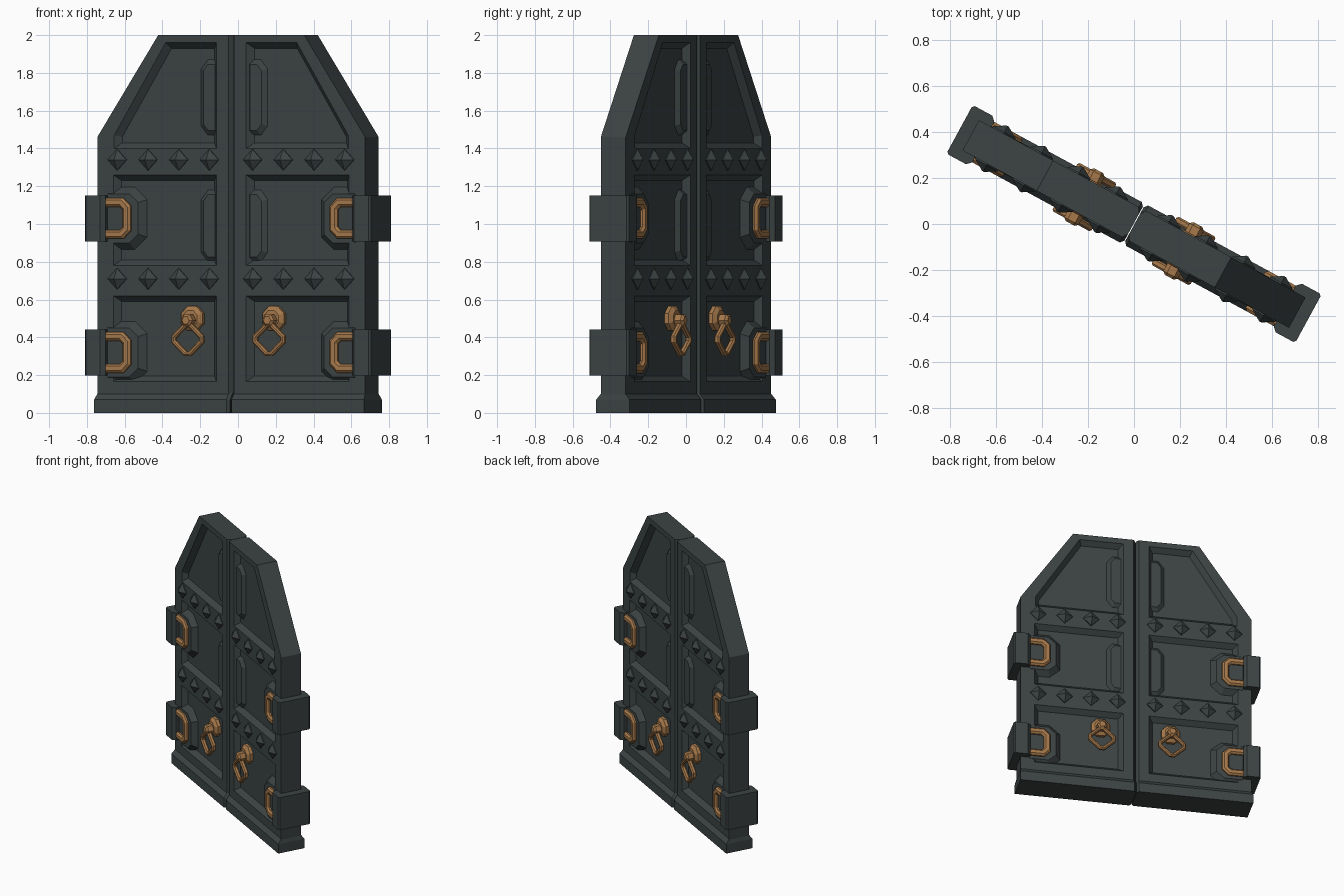
import bpy, bmesh, math
from mathutils import Vector, Matrix

if "Cube" in bpy.data.objects:
    bpy.data.objects.remove(bpy.data.objects["Cube"])

TURN = Matrix.Rotation(math.radians(-28.5), 4, 'Z')
SIDES = {1: "left", -1: "right"}
FACE, FLOOR = 0.075, 0.04      # half thickness at frame and at panel floor


def material(name, rgb):
    m = bpy.data.materials.new(name)
    m.use_nodes = True
    m.diffuse_color = (*rgb, 1)
    bsdf = m.node_tree.nodes["Principled BSDF"]
    bsdf.inputs["Base Color"].default_value = (*rgb, 1)
    bsdf.inputs["Roughness"].default_value = 0.8
    return m


IRON = material("dark iron", (0.046, 0.057, 0.057))
BRASS = material("aged brass", (0.38, 0.19, 0.07))


def inset(poly, d):
    """Move every edge of a convex outline inwards by d."""
    n = len(poly)
    pts = [Vector(p) for p in poly]
    area = sum(pts[i - 1].x * pts[i].y - pts[i].x * pts[i - 1].y for i in range(n))
    sign = 1 if area > 0 else -1
    out = []
    for i, p in enumerate(pts):
        a, b = (p - pts[i - 1]).normalized(), (pts[(i + 1) % n] - p).normalized()
        na, nb = Vector((-a.y, a.x)) * sign, Vector((-b.y, b.x)) * sign
        out.append(p + (na + nb) * d / (1 + na.dot(nb)))
    return out


def loft(bm, rings, closed=False):
    """Skin a list of matching 3D rings, with caps unless closed."""
    vs = [[bm.verts.new(p) for p in r] for r in rings]
    n = len(vs[0])
    for k in range(len(vs) if closed else len(vs) - 1):
        a, b = vs[k], vs[(k + 1) % len(vs)]
        for i in range(n):
            j = (i + 1) % n
            bm.faces.new((a[i], a[j], b[j], b[i]))
    if not closed:
        bm.faces.new(vs[0])
        bm.faces.new(vs[-1])


def relief(bm, poly, steps, s, t, closed=False):
    """Stack (depth, inset) copies of a width-height outline on one door face."""
    loft(bm, [[(s * p.x, t * v, p.y) for p in inset(poly, d)] for v, d in steps], closed)


def finish(bm, name, mat):
    bmesh.ops.recalc_face_normals(bm, faces=bm.faces)
    bm.transform(TURN)
    me = bpy.data.meshes.new(name)
    bm.to_mesh(me)
    bm.free()
    me.materials.append(mat)
    ob = bpy.data.objects.new(name, me)
    bpy.context.scene.collection.objects.link(ob)
    return ob


def ngon(x, z, r, n, start=0.0):
    return [(x + r * math.cos(start + math.tau * i / n),
             z + r * math.sin(start + math.tau * i / n)) for i in range(n)]


PANELS = [
    [(0.09, 0.165), (0.71, 0.165), (0.71, 0.62), (0.09, 0.62)],
    [(0.09, 0.78), (0.71, 0.78), (0.71, 1.26), (0.09, 1.26)],
    [(0.09, 1.40), (0.705, 1.40), (0.705, 1.47), (0.395, 1.96), (0.09, 1.96)],
]
HINGES = (0.32, 1.03)
RIVET_ROWS = (0.71, 1.34)
RIVETS = (0.13, 0.315, 0.50, 0.685)

for s, side in SIDES.items():
    # Door leaf with a chamfered centre seam
    bm = bmesh.new()
    rings = []
    for v, seam in ((-FACE, 0.018), (-0.05, 0.002), (0.05, 0.002), (FACE, 0.018)):
        outline = [(seam, 0.03), (0.807, 0.03), (0.807, 1.46), (0.44, 2), (seam, 2)]
        rings.append([(s * u, v, z) for u, z in outline])
    loft(bm, rings)
    leaf = finish(bm, side + "_door_leaf", IRON)

    # Sunken panels on both faces
    bm = bmesh.new()
    for t in (-1, 1):
        for poly in PANELS:
            relief(bm, poly, ((FLOOR, 0.03), (FACE, 0), (0.1, -0.02)), s, t)
    cutter = finish(bm, side + "_panel_cutter", IRON)
    cutter.hide_render = True
    mod = leaf.modifiers.new("panels", 'BOOLEAN')
    mod.operation, mod.solver, mod.object = 'DIFFERENCE', 'EXACT', cutter
    bpy.context.view_layer.objects.active = leaf
    bpy.ops.object.modifier_apply(modifier=mod.name)
    bpy.data.objects.remove(cutter)

    # Kick plinth
    bm = bmesh.new()
    rings = []
    for z, u, v in ((0, 0.813, 0.1), (0.07, 0.813, 0.1), (0.105, 0.805, 0.072)):
        c = 0.016
        half = [(c, -v), (u, -v), (u, v), (c, v), (0.002, v - c), (0.002, c - v)]
        rings.append([(s * a, b, z) for a, b in half])
    loft(bm, rings)
    finish(bm, side + "_plinth", IRON)

    # Hinge blocks clasping the outer edge
    bm = bmesh.new()
    section = [(0.745, 0.1), (0.765, 0.12), (0.852, 0.12), (0.862, 0.11)]
    section += [(u, -v) for u, v in reversed(section)]
    for h in HINGES:
        loft(bm, [[(s * u, v, h + dz) for u, v in section] for dz in (-0.122, 0.122)])
    finish(bm, side + "_hinge_blocks", IRON)

    # Raised hinge mounts, and lugs along the inner stile
    bm = bmesh.new()
    for t in (-1, 1):
        for h in HINGES:
            mount = [(0.78, h - 0.165), (0.60, h - 0.165), (0.525, h - 0.1),
                     (0.525, h + 0.1), (0.60, h + 0.165), (0.78, h + 0.165)]
            relief(bm, mount, ((0.03, 0), (FLOOR, 0), (FACE + 0.002, 0.035)), s, t)
        for z, r in ((0.99, 0.19), (1.67, 0.2)):
            lug = [(0.08, z - r), (0.16, z - r), (0.2, z - r + 0.05),
                   (0.2, z + r - 0.05), (0.16, z + r), (0.08, z + r)]
            relief(bm, lug, ((0.03, 0), (FLOOR, 0), (0.062, 0.025)), s, t)
    finish(bm, side + "_mounts_and_lugs", IRON)

    # Pyramid rivets
    bm = bmesh.new()
    for t in (-1, 1):
        for z in RIVET_ROWS:
            for u in RIVETS:
                relief(bm, ngon(u, z, 0.056, 4),
                       ((0.06, 0), (FACE + 0.006, 0), (0.112, 0.036)), s, t)
    finish(bm, side + "_rivets", IRON)

    # Brass hinge loops
    bm = bmesh.new()
    for t in (-1, 1):
        for h in HINGES:
            loop = [(0.81, h - 0.108), (0.645, h - 0.108), (0.6, h - 0.065),
                    (0.6, h + 0.065), (0.645, h + 0.108), (0.81, h + 0.108)]
            relief(bm, loop, ((0.065, 0), (0.088, 0), (0.1, 0.012), (0.1, 0.035),
                              (0.088, 0.047), (0.065, 0.047)), s, t, closed=True)
    finish(bm, side + "_hinge_loops", BRASS)

    # Handle rosettes with bosses
    bm = bmesh.new()
    for t in (-1, 1):
        relief(bm, ngon(0.245, 0.5, 0.07, 8, math.pi / 8),
               ((0.03, 0), (0.062, 0), (0.08, 0.022)), s, t)
        relief(bm, ngon(0.245, 0.49, 0.036, 6),
               ((0.07, 0), (0.118, 0), (0.13, 0.012)), s, t)
    finish(bm, side + "_handle_rosettes", BRASS)

    # Diamond pull rings
    bm = bmesh.new()
    for t in (-1, 1):
        w, r, c = 0.096, 0.09, 0.018
        diamond = [(w, -c), (w, c), (c, r), (-c, r), (-w, c), (-w, -c), (-c, -r), (c, -r)]
        ring = [(0.245 + u, 0.39 + z) for u, z in diamond]
        relief(bm, ring, ((0.095, 0), (0.112, 0), (0.12, 0.008), (0.12, 0.018),
                          (0.112, 0.026), (0.095, 0.026), (0.087, 0.018), (0.087, 0.008)),
               s, t, closed=True)
    finish(bm, side + "_pull_rings", BRASS)
